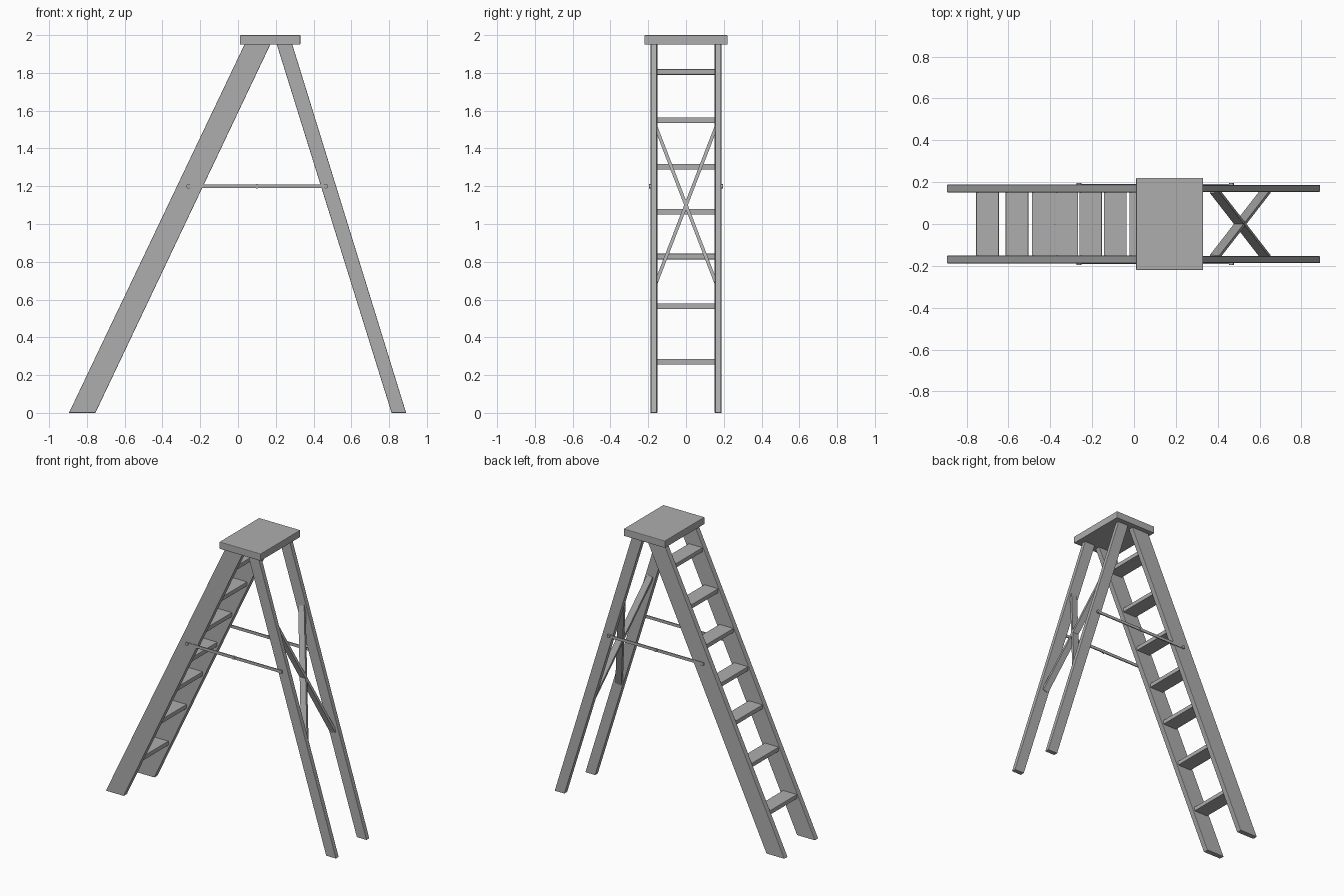
import bpy, bmesh
from mathutils import Vector, Matrix

if "Cube" in bpy.data.objects:
    bpy.data.objects.remove(bpy.data.objects["Cube"])

grey = bpy.data.materials.new("plain grey")
grey.diffuse_color = (0.42, 0.42, 0.42, 1)
grey.use_nodes = True
grey.node_tree.nodes["Principled BSDF"].inputs["Base Color"].default_value = grey.diffuse_color


def finish(name, bm, bevel=0.0):
    bmesh.ops.recalc_face_normals(bm, faces=bm.faces)
    me = bpy.data.meshes.new(name)
    bm.to_mesh(me)
    bm.free()
    me.materials.append(grey)
    ob = bpy.data.objects.new(name, me)
    bpy.context.collection.objects.link(ob)
    if bevel:
        m = ob.modifiers.new("Bevel", 'BEVEL')
        m.width = bevel
        m.segments = 2
    return ob


def prism(name, profile, y0, y1, bevel=0.0):
    """Extrude an x-z profile from y0 to y1."""
    bm = bmesh.new()
    face = bm.faces.new([bm.verts.new((x, y0, z)) for x, z in profile])
    ext = bmesh.ops.extrude_face_region(bm, geom=[face])
    vs = [v for v in ext["geom"] if isinstance(v, bmesh.types.BMVert)]
    bmesh.ops.translate(bm, verts=vs, vec=(0, y1 - y0, 0))
    return finish(name, bm, bevel)


def box(name, x0, x1, y0, y1, z0, z1, bevel=0.0):
    return prism(name, [(x0, z0), (x1, z0), (x1, z1), (x0, z1)], y0, y1, bevel)


def pin(name, x, y, z, r, depth):
    bm = bmesh.new()
    rot = Matrix.Rotation(1.5707963, 4, 'X')
    bmesh.ops.create_cone(bm, cap_ends=True, segments=12, radius1=r, radius2=r,
                          depth=depth, matrix=Matrix.Translation((x, y, z)) @ rot)
    return finish(name, bm)


# top platform
box("top_platform", 0.01, 0.33, -0.22, 0.22, 1.95, 2.0, 0.004)

for s, side in ((-1, "near"), (1, "far")):
    # front rail and back leg
    prism(f"front_rail_{side}", [(-0.895, 0), (-0.755, 0), (0.172, 1.952), (0.035, 1.952)],
          s * 0.151, s * 0.188, 0.003)
    prism(f"back_leg_{side}", [(0.813, 0), (0.89, 0), (0.287, 1.952), (0.205, 1.952)],
          s * 0.154, s * 0.186, 0.003)
    # folding spreader bar with pivots
    box(f"spreader_bar_{side}", -0.27, 0.475, s * 0.185, s * 0.192, 1.19, 1.21)
    for x, where in ((-0.262, "front"), (0.1, "middle"), (0.465, "back")):
        pin(f"spreader_pin_{where}_{side}", x, s * 0.19, 1.2, 0.012, 0.014)

# steps, their front edge following the rail
for i, z in enumerate((0.285, 0.58, 0.843, 1.08, 1.318, 1.565, 1.82)):
    x = -0.89 + 0.93 * z / 1.95
    box(f"step_{i + 1}", x, x + 0.108, -0.156, 0.156, z - 0.03, z, 0.003)

# crossed braces between the back legs
for s, side in ((-1, "rising"), (1, "falling")):
    a = Vector((0.385, s * 0.158, 1.51))
    b = Vector((0.630, -s * 0.158, 0.69))
    d = (b - a).normalized()
    thin = d.cross(Vector((1, 0, 0))).normalized()
    wide = thin.cross(d)
    rot = Matrix((wide, thin, d)).transposed().to_4x4()
    bm = bmesh.new()
    bmesh.ops.create_cube(bm, size=1, matrix=Matrix.Translation((a + b) / 2) @ rot
                          @ Matrix.Diagonal((0.045, 0.018, (b - a).length, 1)))
    finish(f"cross_brace_{side}", bm)
